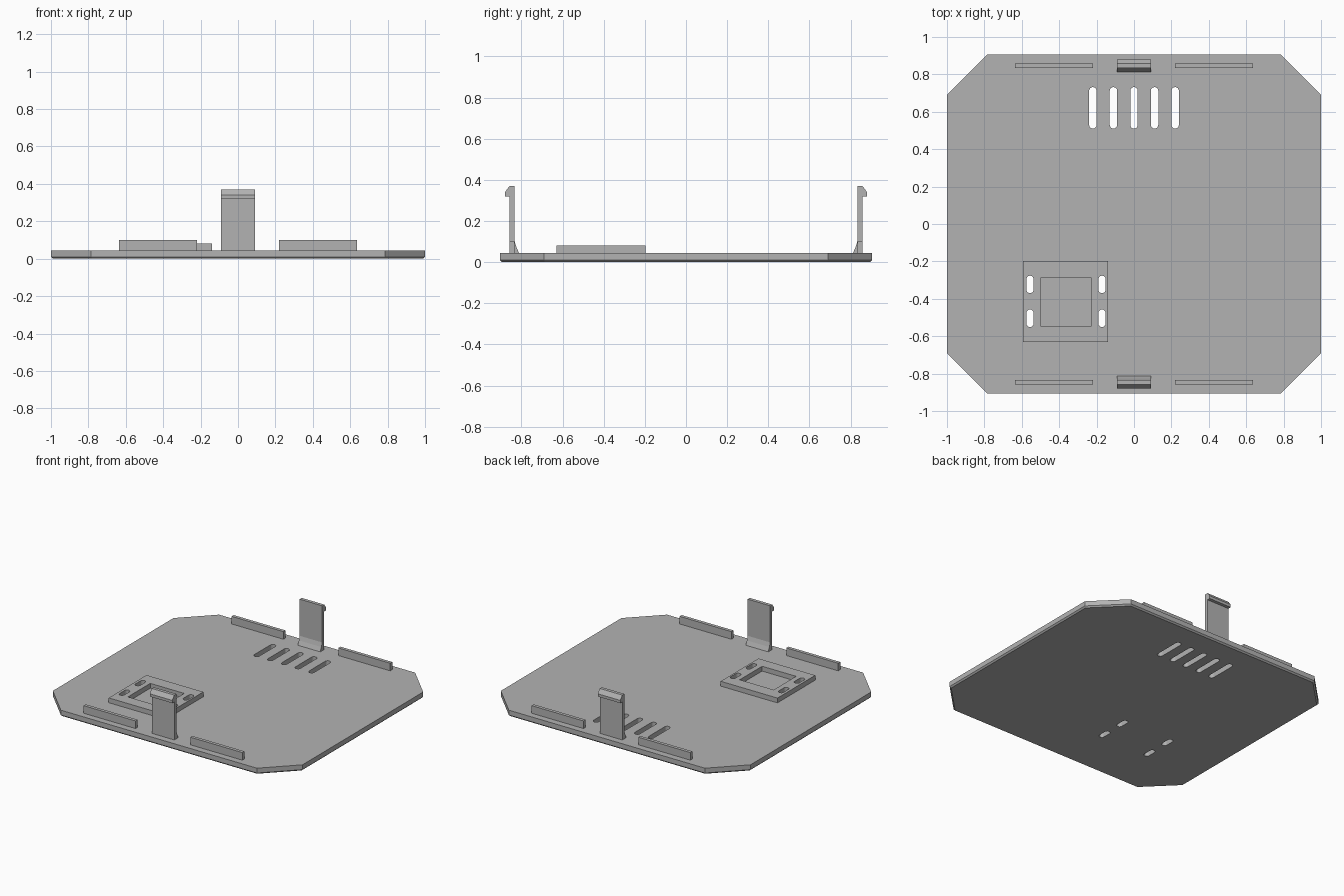
import bpy, bmesh, math
from mathutils import Vector

cube = bpy.data.objects.get("Cube")
if cube:
    bpy.data.objects.remove(cube, do_unlink=True)

grey = bpy.data.materials.new("matte grey")
grey.use_nodes = True
COLOUR = (0.45, 0.45, 0.45, 1)
grey.diffuse_color = COLOUR
grey.node_tree.nodes["Principled BSDF"].inputs["Base Color"].default_value = COLOUR

PLATE_TOP = 0.045


def extrude(name, loops, offset):
    """Extrude each closed 3D loop by an offset into one object."""
    bm = bmesh.new()
    for loop in loops:
        face = bm.faces.new([bm.verts.new(p) for p in loop])
        side = bmesh.ops.extrude_face_region(bm, geom=[face], use_keep_orig=True)
        verts = [g for g in side["geom"] if isinstance(g, bmesh.types.BMVert)]
        bmesh.ops.translate(bm, verts=verts, vec=Vector(offset))
    bmesh.ops.recalc_face_normals(bm, faces=bm.faces)
    mesh = bpy.data.meshes.new(name)
    bm.to_mesh(mesh)
    bm.free()
    mesh.materials.append(grey)
    obj = bpy.data.objects.new(name, mesh)
    bpy.context.collection.objects.link(obj)
    return obj


def rectangle(x0, x1, y0, y1, z):
    return [(x0, y0, z), (x1, y0, z), (x1, y1, z), (x0, y1, z)]


def slot(x, y0, y1, radius, z, steps=8):
    """Rounded slot outline running along y."""
    points = []
    for centre, start in ((y1 - radius, 0), (y0 + radius, math.pi)):
        for i in range(steps + 1):
            a = start + math.pi * i / steps
            points.append((x + radius * math.cos(a), centre + radius * math.sin(a), z))
    return points


def cut(obj, cutter):
    mod = obj.modifiers.new("cut", "BOOLEAN")
    mod.operation = "DIFFERENCE"
    mod.solver = "EXACT"
    mod.object = cutter
    cutter.hide_render = True
    cutter.hide_set(True)


# Base plate with clipped corners and a fine chamfer round the underside
quarter = [(1, 0.69), (0.785, 0.905)]
outline = quarter + [(-x, y) for x, y in reversed(quarter)]
outline += [(-x, -y) for x, y in outline]
plate = extrude("base_plate", [[(x, y, 0) for x, y in outline]], (0, 0, PLATE_TOP))
bm = bmesh.new()
bm.from_mesh(plate.data)
bottom = [e for e in bm.edges if all(v.co.z < 0.001 for v in e.verts)]
bmesh.ops.bevel(bm, geom=bottom, offset=0.01, segments=1, affect="EDGES")
bm.to_mesh(plate.data)
bm.free()

# Raised mounting pad
pad = extrude("mounting_pad", [rectangle(-0.594, -0.139, -0.63, -0.198, PLATE_TOP)],
              (0, 0, 0.035))

# Vent slots and pad screw slots go right through; the pad window stops at the plate
vents = [slot(0.11 * i, 0.51, 0.732, 0.02, -0.1) for i in range(-2, 3)]
screws = [slot(x, y, y + 0.094, 0.019, -0.1)
          for x in (-0.556, -0.171) for y in (-0.551, -0.37)]
window = [rectangle(-0.5, -0.228, -0.545, -0.289, -0.1)]
cut(plate, extrude("plate_slot_cutter", vents + screws, (0, 0, 0.3)))
cut(pad, extrude("pad_cutter", screws + window, (0, 0, 0.3)))

# Snap clip section (y, z): tapered foot, thin stem, outward hook
section = [(0.812, PLATE_TOP), (0.825, 0.075), (0.834, 0.105), (0.834, 0.37), (0.858, 0.37),
           (0.88, 0.34), (0.88, 0.32), (0.857, 0.32), (0.857, PLATE_TOP)]
for end, sign in (("front", -1), ("back", 1)):
    extrude(end + "_clip", [[(-0.09, sign * y, z) for y, z in section]], (0.18, 0, 0))
    # Locating rails either side of the clip
    for side, x0 in (("left", 0.22), ("right", -0.635)):
        extrude(f"{end}_{side}_rail",
                [rectangle(x0, x0 + 0.415, sign * 0.834, sign * 0.858, PLATE_TOP)],
                (0, 0, 0.055))
